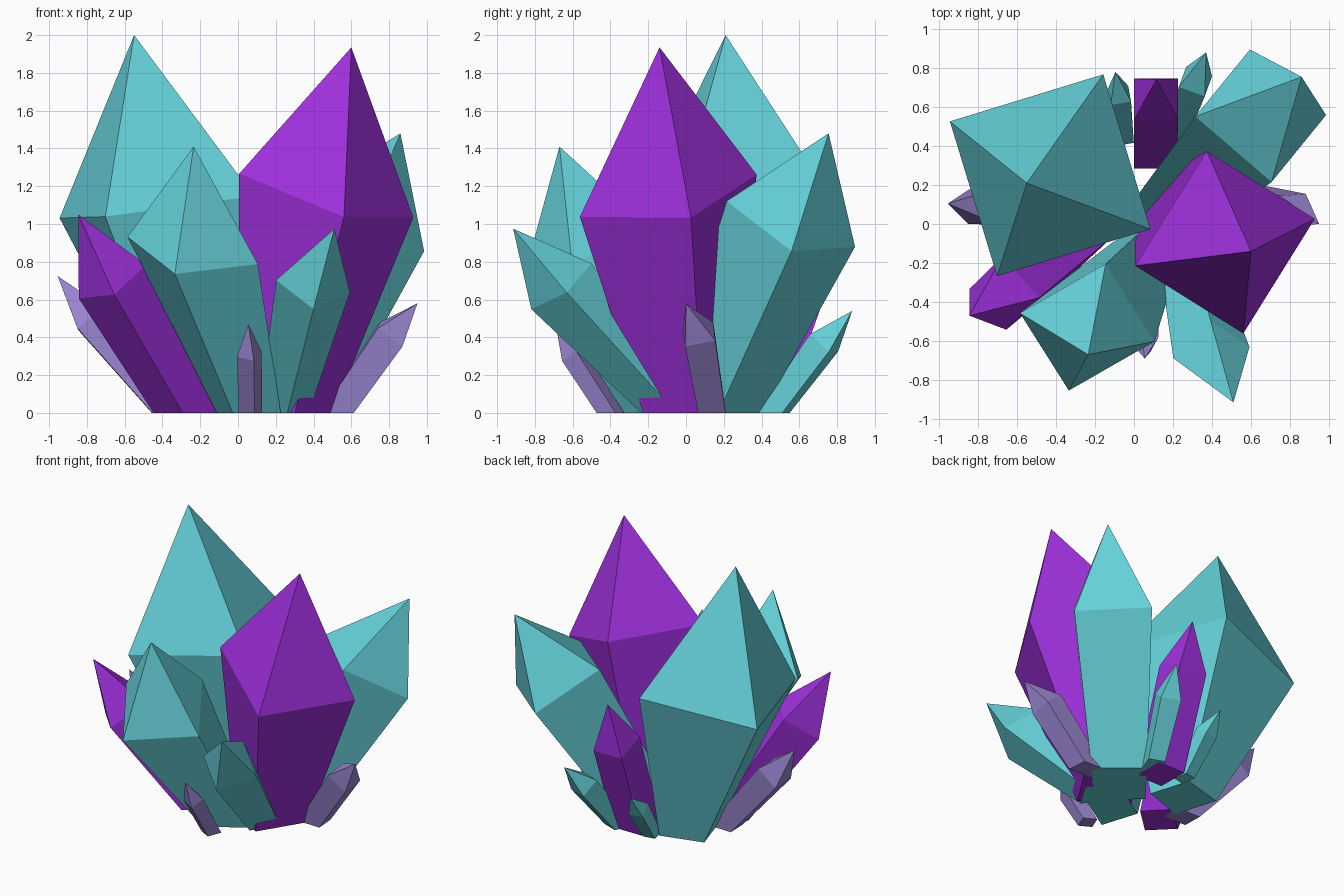
import bpy, bmesh, math
from mathutils import Vector

if "Cube" in bpy.data.objects:
    bpy.data.objects.remove(bpy.data.objects["Cube"])


def material(name, rgb):
    m = bpy.data.materials.new(name)
    m.diffuse_color = (*rgb, 1.0)
    m.use_nodes = True
    m.node_tree.nodes["Principled BSDF"].inputs["Base Color"].default_value = m.diffuse_color
    return m


TEAL = material("teal", (0.133, 0.65, 0.71))
PURPLE = material("purple", (0.35, 0.03, 0.73))
LAVENDER = material("lavender", (0.32, 0.235, 0.63))


def crystal(name, mat, base, mid, tip, r_base, r_mid, angle, tilt=None, sides=4):
    """Tapered shaft cut flat at the floor, widest ring at mid, pointed tip."""
    base, mid, tip = Vector((*base, 0)), Vector(mid), Vector(tip)
    axis = Vector((*tilt, 1)) if tilt else tip - base
    turn = Vector((0, 0, 1)).rotation_difference(axis.normalized())
    bm = bmesh.new()
    low, ring = [], []
    for i in range(sides):
        a = math.radians(angle) + math.tau * i / sides
        d = turn @ Vector((math.cos(a), math.sin(a), 0))
        v, w = mid + d * r_mid, base + d * r_base
        # slide the foot along the shaft edge until it meets the floor
        foot = v + (w - v) * (v.z / (v.z - w.z))
        ring.append(bm.verts.new(v))
        low.append(bm.verts.new(foot))
    top = bm.verts.new(tip)
    for i in range(sides):
        j = (i + 1) % sides
        bm.faces.new((low[i], low[j], ring[j], ring[i]))
        bm.faces.new((ring[i], ring[j], top))
    bm.faces.new(low[::-1])
    bmesh.ops.recalc_face_normals(bm, faces=bm.faces)
    mesh = bpy.data.meshes.new(name)
    bm.to_mesh(mesh)
    bm.free()
    mesh.materials.append(mat)
    ob = bpy.data.objects.new(name, mesh)
    bpy.context.collection.objects.link(ob)
    return ob


# large teal crystals
crystal("tall_left_crystal", TEAL, (-.20, .26), (-.43, .25, 1.09), (-.55, .21, 2.0), .22, .587, 152, (-.13, -.03))
crystal("back_right_crystal", TEAL, (.23, .125), (.65, .555, 1.0), (.86, .755, 1.48), .25, .365, 5)
crystal("front_left_crystal", TEAL, (.05, -.15), (-.24, -.53, .86), (-.235, -.67, 1.41), .19, .36, 256, (.12, -.42))
crystal("front_right_crystal", TEAL, (.24, -.05), (.397, -.66, .67), (.51, -.915, .975), .13, .2, 5, (.28, -.76))

# purple crystals
crystal("tall_right_crystal", PURPLE, (.24, .03), (.467, -.094, 1.15), (.6, -.14, 1.935), .25, .49, 13, (.30, -.18))
crystal("left_purple_crystal", PURPLE, (-.27, -.07), (-.665, -.355, .695), (-.845, -.47, 1.05), .15, .2, 178, (-.55, -.4))
crystal("back_purple_crystal", PURPLE, (.11, .40), (.113, .64, .69), (.115, .742, 1.017), .155, .16, 45, (0, .38))

# small lavender crystals
crystal("left_lavender_crystal", LAVENDER, (-.36, .06), (-.78, .09, .50), (-.955, .105, .725), .10, .125, 45)
crystal("right_lavender_crystal", LAVENDER, (.52, .14), (.81, .07, .415), (.95, 0, .58), .10, .115, 45)
crystal("front_lavender_crystal", LAVENDER, (.065, -.40), (.06, -.60, .31), (.055, -.69, .47), .065, .07, 20)

# small teal crystals at the back
crystal("small_back_right_crystal", TEAL, (.22, .46), (.315, .73, .37), (.37, .88, .54), .08, .1, 25)
crystal("small_back_left_crystal", TEAL, (-.05, .46), (-.075, .66, .27), (-.095, .78, .40), .06, .075, 55)
